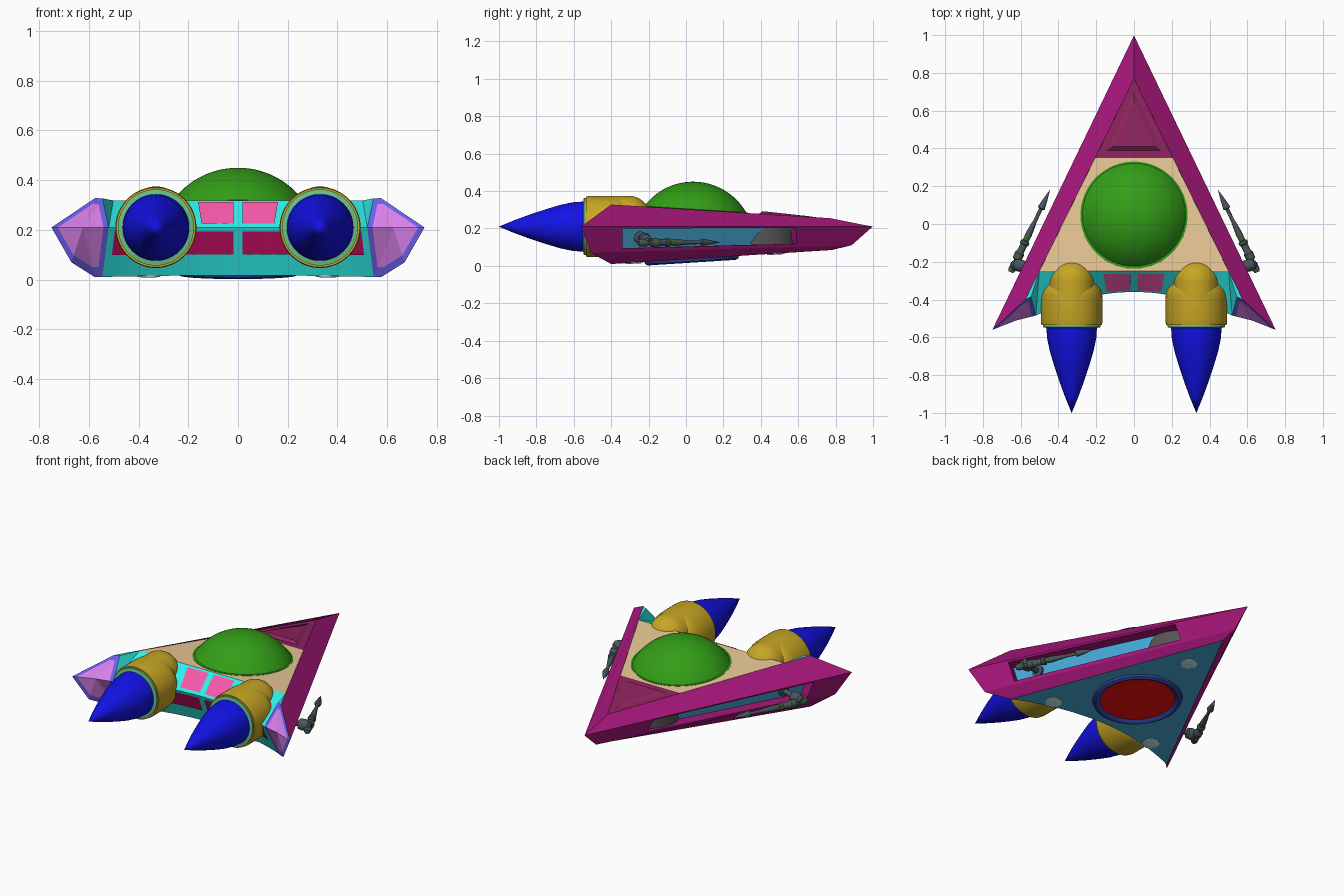
import bpy, bmesh, math
from mathutils import Vector as V

if "Cube" in bpy.data.objects:
    bpy.data.objects.remove(bpy.data.objects["Cube"])


def mat(name, *rgb):
    """colour given as seen on screen, stored as linear"""
    m = bpy.data.materials.new(name)
    m.diffuse_color = [c / 12.92 if c < .04 else ((c + .055) / 1.055) ** 2.4 for c in rgb] + [1]
    m.use_nodes = True
    m.node_tree.nodes["Principled BSDF"].inputs["Base Color"].default_value = m.diffuse_color
    return m


MAGENTA = mat("magenta", .66, .09, .485)
PLUM = mat("plum", .56, .14, .37)
TAN = mat("tan", .92, .79, .59)
GREEN = mat("green", .20, .62, .09)
BLUE = mat("blue", .07, .07, .90)
YELLOW = mat("yellow", .78, .65, .14)
MINT = mat("mint", .42, .76, .54)
CYAN = mat("cyan", .18, .94, .92)
SKY = mat("sky", .28, .68, .86)
PINK = mat("pink", .97, .35, .67)
CRIMSON = mat("crimson", .78, .05, .39)
INDIGO = mat("indigo", .42, .38, .93)
VIOLET = mat("violet", .85, .51, .92)
NAVY = mat("navy", .20, .27, .62)
RED = mat("red", .98, .05, .05)
GREY = mat("grey", .34, .33, .34)
PALE = mat("pale", .80, .93, .95)
STEEL = mat("steel", .29, .33, .37)
OLIVE = mat("olive", .25, .37, .25)


def build(name, verts, faces, mats, smooth=None):
    """faces: index tuples; mats: one material, or one per face"""
    mats = mats if isinstance(mats, list) else [mats] * len(faces)
    slots = list(dict.fromkeys(mats))
    bm = bmesh.new()
    vs = [bm.verts.new(v) for v in verts]
    for f, m in zip(faces, mats):
        bm.faces.new([vs[i] for i in f]).material_index = slots.index(m)
    bmesh.ops.remove_doubles(bm, verts=bm.verts, dist=1e-5)
    bmesh.ops.recalc_face_normals(bm, faces=bm.faces)
    me = bpy.data.meshes.new(name)
    bm.to_mesh(me)
    bm.free()
    for m in slots:
        me.materials.append(m)
    if smooth:
        me.polygons.foreach_set("use_smooth", [True] * len(me.polygons))
        me.set_sharp_from_angle(angle=math.radians(smooth))
    ob = bpy.data.objects.new(name, me)
    bpy.context.collection.objects.link(ob)
    return ob


def lathe(name, prof, loc, axis, mats, seg=40, smooth=35):
    """revolve (radius, distance) points about an axis"""
    axis, loc = V(axis).normalized(), V(loc)
    a = axis.orthogonal().normalized()
    b = axis.cross(a)
    verts = [loc + axis * t + (a * math.cos(k * math.tau / seg) + b * math.sin(k * math.tau / seg)) * r
             for r, t in prof for k in range(seg)]
    faces, fm = [], []
    for i in range(len(prof) - 1):
        for k in range(seg):
            n = (k + 1) % seg
            f = [i * seg + k, i * seg + n, (i + 1) * seg + n, (i + 1) * seg + k]
            if prof[i][0] == 0:
                f = [i * seg] + f[2:]
            elif prof[i + 1][0] == 0:
                f = f[:2] + [(i + 1) * seg]
            faces.append(f)
            fm.append(mats[i] if isinstance(mats, list) else mats)
    return build(name, verts, faces, fm, smooth)


def arc(r, h, t0, n=10):
    """quarter ellipse from radius r down to 0"""
    pts = [(r * math.cos(k / n * math.pi / 2), t0 + h * math.sin(k / n * math.pi / 2)) for k in range(n)]
    return pts + [(0, t0 + h)]


def flip(vs, s):
    return [V((v[0] * s, v[1], v[2])) for v in vs]


def deck(x, y, lift=0):
    return V((x, y, .328 - .073 * (y + .40) / 1.17 + lift))


def belly(x, y):
    return V((x, y, .01 + .0636 * (y + .40)))


# hull corner lines: rear point and nose point
A, A2 = deck(.575, -.40), deck(0, .77)
T, T2 = V((.75, -.56, .21)), V((0, .998, .21))
L, L2 = V((.67, -.51, .07)), V((0, .885, .11))
B, B2 = belly(.575, -.40), belly(0, .78)
AI, M, BI = deck(.545, -.385), V((.52, -.485, .21)), belly(.545, -.385)


def on_side(y, v):
    p, q = T.lerp(L, v), T2.lerp(L2, v)
    return p.lerp(q, (y - p.y) / (q.y - p.y))


# hull sides with a recessed bay, and end caps
hole = [on_side(-.34, .07), on_side(.59, .07), on_side(.59, .84), on_side(-.34, .86)]
IN = V((-.9, -.436, 0)) * .07
floor = [p + IN for p in hole]
cap = [A, T, L, B, BI, M, AI]
mid = T.lerp(M, .55) + V((0, .008, 0))
rim = [p.lerp(mid, .2) for p in cap]
for s, side in ((1, "right"), (-1, "left")):
    vs = [A, A2, T2, T, L, L2, B2, B] + hole + floor
    fs = [(0, 1, 2, 3), (4, 5, 6, 7), (3, 2, 9, 8), (2, 5, 10, 9), (5, 4, 11, 10), (4, 3, 8, 11)]
    fs += [(8 + i, 8 + (i + 1) % 4, 12 + (i + 1) % 4, 12 + i) for i in range(4)] + [(12, 13, 14, 15)]
    build("hull_side_" + side, flip(vs, s), fs, [MAGENTA] * 10 + [SKY])
    fs = [(i, (i + 1) % 7, 7 + (i + 1) % 7, 7 + i) for i in range(7)]
    fs += [(7 + i, 7 + (i + 1) % 7, 14) for i in range(7)]
    build("wing_end_" + side, flip(cap + rim + [mid], s), fs, [INDIGO] * 7 + [VIOLET] * 7)
    build("corner_panel_" + side, flip([deck(.501, -.25), A, AI, M], s), [(0, 1, 2), (0, 2, 3)], CYAN)

# drum seen inside the side bays
lathe("bay_drum", [(0, 0), (.2, 0), (.2, .13), (0, .13)], (0, .40, .113), (0, 0, 1), GREY, 64)

# upper deck and nose
build("deck", [deck(.501, -.25), deck(.206, .35), deck(-.206, .35), deck(-.501, -.25)], [(0, 1, 2, 3)], TAN)
build("nose_panel", [deck(.206, .35), A2, deck(-.206, .35)], [(0, 1, 2)], PLUM)
build("nose_wedge", [deck(-.14, .39), deck(.14, .39), deck(0, .70),
                     deck(-.11, .41, .015), deck(.11, .41, .015), deck(0, .65, .004)],
      [(0, 1, 4, 3), (1, 2, 5, 4), (2, 0, 3, 5), (3, 4, 5)], PLUM)

# dome: spherical cap
R = .327
a0 = math.asin(.275 / R)
dome = [(R * math.sin(a0 * (1 - k / 14)), R * math.cos(a0 * (1 - k / 14)) - R + .15) for k in range(14)] + [(0, .15)]
lathe("dome", dome, (0, .047, .30), (0, .05, 1), GREEN, 64)
lathe("dome_rim", [(.284, -.01), (.284, .002), (.27, .003)], (0, .047, .30), (0, .062, 1), GREEN, 64)


# curved rear wall: u runs -1..1 across, three rows
def wall(u, row):
    w, y, k = ((.501, -.25, 0), (.52, -.36, .125), (.545, -.28, .105))[row]
    y -= k * u * u
    return (deck(w * u, y), V((w * u, y, .21)), belly(w * u, y))[row]


N = 24
vs = [wall(i / N * 2 - 1, r) for r in range(3) for i in range(N + 1)]
fs = [(r * (N + 1) + i, r * (N + 1) + i + 1, (r + 1) * (N + 1) + i + 1, (r + 1) * (N + 1) + i)
      for r in range(2) for i in range(N)]
build("rear_wall", vs, fs, CYAN, 30)


# windows laid on the wall
def window(name, row, t0, t1, u0, u1, taper, s, m, steps=8):
    pts = []
    for t, end in ((t0, u1), (t1, u1 * taper)):
        for i in range(steps + 1):
            u = s * (u0 + (end - u0) * i / steps)
            pts.append(wall(u, row).lerp(wall(u, row + 1), t) + V((0, -.005, .003 if row == 0 else -.002)))
    build(name, pts, [(i, i + 1, steps + 2 + i, steps + 1 + i) for i in range(steps)], m, 30)


for s, side in ((1, "right"), (-1, "left")):
    window("upper_window_" + side, 0, .08, .88, .035, .32, .88, s, PINK)
    window("lower_window_" + side, 1, .07, .55, .035, .95, 1, s, CRIMSON)

# belly plate, ring, hatch and landing pads
plate = flip([B], -1) + [wall(i / N * 2 - 1, 2) for i in range(N + 1)] + [B, B2]
build("belly_plate", plate, [tuple(range(len(plate)))], SKY)
DOWN = (0, .0636, -1)
lathe("belly_ring", [(.255, -.005), (.25, .012), (.235, .02), (.215, .012), (.205, 0)], belly(0, .03), DOWN, NAVY, 56)
lathe("belly_hatch", [(.213, .006), (0, .006)], belly(0, .03), DOWN, RED, 56)
for i, (x, y) in enumerate(((0, .48), (.36, -.28), (-.36, -.28))):
    lathe(f"landing_pad_{i}", [(.048, -.003), (.048, .004), (.042, .006), (0, .006)], belly(x, y), DOWN, PALE, 28)

# engines
for s, side in ((1, "right"), (-1, "left")):
    x = .33 * s
    body = [(.148, -.535), (.160, -.535), (.163, -.52), (.163, -.40)] + arc(.162, .11, -.38)
    lathe("engine_body_" + side, body, (x, 0, .21), (0, 1, 0), YELLOW, 48)
    lathe("engine_lobe_" + side, [(.118, -.44)] + arc(.118, .115, -.305), (x, 0, .257), (0, 1, 0), YELLOW, 40)
    lathe("engine_ring_" + side, [(.150, -.525), (.153, -.53), (.153, -.546), (.132, -.55)],
          (x, 0, .21), (0, 1, 0), MINT, 48)
    cone = [(.134, 0), (.13, .06), (.115, .13), (.094, .2), (.066, .285), (.035, .37), (0, .455)]
    lathe("engine_cone_" + side, cone, (x, -.546, .21), (0, -1, 0), BLUE, 48)

# side guns on ball mounts
gun = [(0, 0), (.014, 0), (.02, .015), (.02, .05), (.013, .055), (.013, .07), (.024, .075), (.026, .11),
       (.019, .12), (.019, .16), (.024, .165), (.024, .18), (.016, .185), (.018, .22), (.013, .28), (.010, .30),
       (.010, .37), (.020, .375), (.011, .43), (0, .485)]
bands = [OLIVE if i in (2, 6, 10, 12) else STEEL for i in range(len(gun) - 1)]
for s, side in ((1, "right"), (-1, "left")):
    lathe("gun_" + side, gun, (.653 * s, -.255, .124), (-.43 * s, .9, .005), bands, 16)
    base = on_side(-.215, .45) + IN
    tip = V((.625, -.215, .14))
    d = tip - base
    k = d.length
    post = [(.034, 0), (.034, .015), (.016, .02), (.016, k - .05), (.030, k - .045), (.034, k - .02), (.028, k + .01),
            (.012, k + .024), (0, k + .024)]
    lathe("gun_mount_" + side, post, (base.x * s, base.y, base.z), (d.x * s, d.y, d.z), STEEL, 20)
